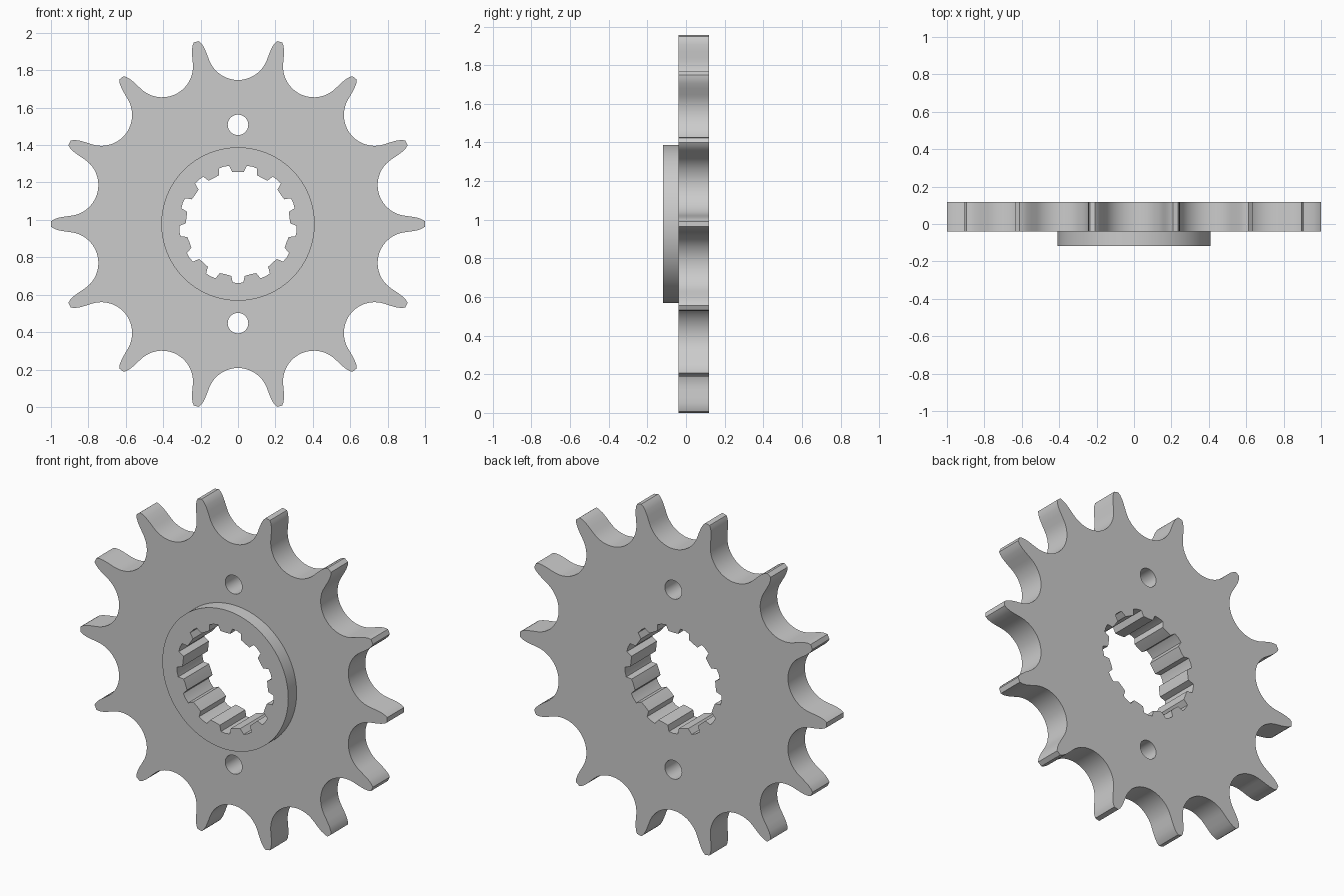
import bpy, bmesh
from math import sin, cos, pi, radians

if "Cube" in bpy.data.objects:
    bpy.data.objects.remove(bpy.data.objects["Cube"])

CZ = 0.978                                  # axle height
TEETH, SPLINES = 14, 13
Y_HUB, Y_FRONT, Y_BACK = -0.118, -0.04, 0.118


def circle(r, n, cz=0.0):
    return [(r * cos(2 * pi * i / n), cz + r * sin(2 * pi * i / n)) for i in range(n)]


def spin(profile, count):
    """Repeat a profile clockwise around the axle."""
    pts = []
    for k in range(count):
        a = -2 * pi * k / count
        pts += [(x * cos(a) - z * sin(a), x * sin(a) + z * cos(a)) for x, z in profile]
    return pts


# Tooth outline: one gap (roller seat + flanks), mirrored and repeated
seat = [(0.165 * sin(radians(t)), 0.935 - 0.165 * cos(radians(t))) for t in range(0, 71, 7)]
half = seat + [(0.168, 0.913), (0.181, 0.943), (0.195, 0.965), (0.2086, 0.9775)]
gap = [(-x, z) for x, z in reversed(half[1:])] + half
outline = spin(gap, TEETH)

# Splined bore: one land centred at the top, repeated
step = 180 / SPLINES
land = [(r * sin(radians(a)), r * cos(radians(a))) for r, a in
        [(0.314, 5.2 - step), (0.28, 7.4 - step), (0.277, 0),
         (0.28, step - 7.4), (0.314, step - 5.2), (0.316, step)]]
bore = spin(land, SPLINES)

bm = bmesh.new()


def ring(pts, y):
    vs = [bm.verts.new((x, y, CZ + z)) for x, z in pts]
    return [bm.edges.new((vs[i - 1], vs[i])) for i in range(len(vs))], vs


def wall(pts, y0, y1):
    """Side wall between two copies of a loop; returns both edge loops."""
    e0, a = ring(pts, y0)
    e1, b = ring(pts, y1)
    for i in range(len(a)):
        bm.faces.new((a[i - 1], a[i], b[i], b[i - 1]))
    return e0, e1


def cap(edges, normal):
    bmesh.ops.triangle_fill(bm, edges=edges, use_beauty=True, normal=normal)


rim_f, rim_b = wall(outline, Y_FRONT, Y_BACK)
hub_f, hub_b = wall(circle(0.41, 96), Y_HUB, Y_FRONT)
bore_f, bore_b = wall(bore, Y_HUB, Y_BACK)
top_f, top_b = wall(circle(0.055, 32, 0.53), Y_FRONT, Y_BACK)
low_f, low_b = wall(circle(0.055, 32, -0.53), Y_FRONT, Y_BACK)

cap(rim_f + hub_b + top_f + low_f, (0, -1, 0))      # plate front
cap(hub_f + bore_f, (0, -1, 0))                     # hub front
cap(rim_b + bore_b + top_b + low_b, (0, 1, 0))      # plate back
bmesh.ops.recalc_face_normals(bm, faces=bm.faces[:])

mesh = bpy.data.meshes.new("sprocket")
bm.to_mesh(mesh)
bm.free()
obj = bpy.data.objects.new("sprocket", mesh)
bpy.context.collection.objects.link(obj)
bpy.context.view_layer.objects.active = obj
obj.select_set(True)
bpy.ops.object.shade_smooth_by_angle(angle=radians(25))
